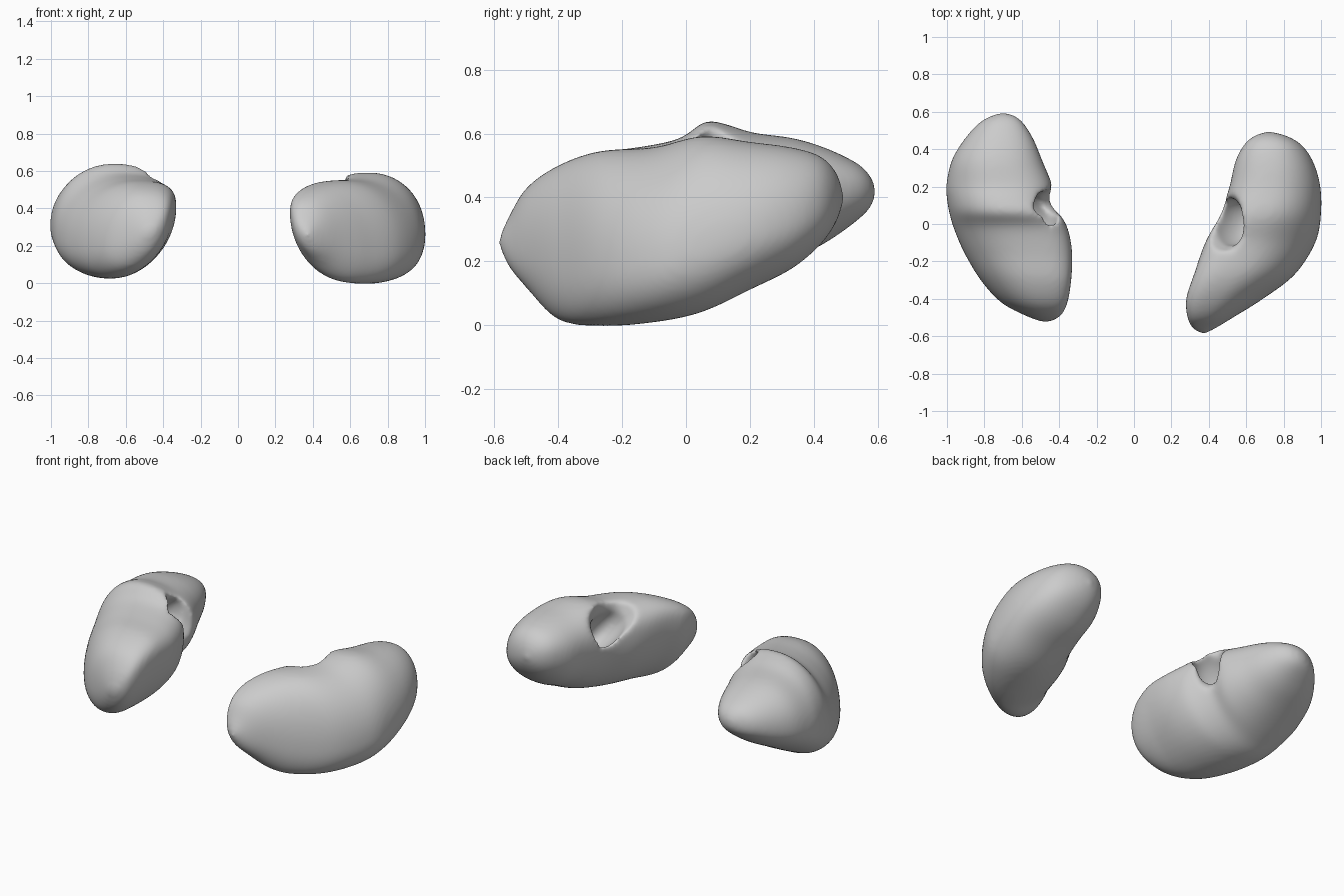
import bpy, bmesh, math
from mathutils import Vector, Matrix

if "Cube" in bpy.data.objects:
    bpy.data.objects.remove(bpy.data.objects["Cube"])

# Cross-sections along y: y, inner x, outer x, bottom z, top z (x as distance from the centre)
RIGHT = [(-.588, .36, .38, .25, .275), (-.555, .31, .44, .18, .34), (-.5, .285, .53, .115, .43),
         (-.4, .278, .69, .015, .50), (-.27, .32, .86, -.004, .545), (-.1, .38, .97, .008, .557),
         (.05, .46, 1.0, .04, .592), (.2, .51, .997, .11, .574), (.33, .54, .96, .175, .557),
         (.42, .585, .90, .25, .53), (.47, .64, .82, .32, .48), (.495, .71, .73, .39, .41)]
LEFT = [(-.525, .45, .49, .26, .29), (-.49, .39, .58, .16, .39), (-.42, .355, .71, .075, .48),
        (-.3, .335, .82, .03, .537), (-.15, .33, .91, .025, .557), (-.02, .355, .965, .04, .585),
        (.06, .40, .988, .06, .638), (.13, .435, 1.0, .095, .628), (.21, .438, 1.004, .135, .603),
        (.34, .49, .975, .205, .585), (.45, .535, .91, .265, .55), (.54, .59, .83, .33, .505),
        (.58, .64, .76, .37, .465), (.595, .69, .71, .41, .43)]
N, STEPS = 48, 6


def catmull(rows):
    out = []
    for i in range(len(rows) - 1):
        p = [rows[max(0, min(len(rows) - 1, i + k))] for k in (-1, 0, 1, 2)]
        for s in range(STEPS):
            t = s / STEPS
            out.append([.5 * (2 * b + (c - a) * t + (2 * a - 5 * b + 4 * c - d) * t * t
                              + (3 * b - a - 3 * c + d) * t ** 3) for a, b, c, d in zip(*p)])
    return out + [list(rows[-1])]


def section(y, x0, x1, z0, z1, side):
    # lopsided oval: square high inner shoulder in front, rounder towards the back
    t = max(0, min(1, (y + .3) / .6))
    xt, xb = x0 + (.38 + .1 * t) * (x1 - x0), x0 + (.66 - .14 * t) * (x1 - x0)
    zi, zo = z0 + (.76 - .2 * t) * (z1 - z0), z0 + (.33 + .05 * t) * (z1 - z0)
    keys = [Vector((x1, zo)), Vector((xt, z1)), Vector((x0, zi)), Vector((xb, z0))]
    power = (.96, .68 + .2 * t, 1.06 - .1 * t, .9)
    pts = []
    for i in range(N):
        q, f = divmod(i, N // 4)
        a = f / (N // 4) * math.pi / 2
        p, r = keys[q], keys[(q + 1) % 4]
        c, s = max(0, math.cos(a)) ** power[q], math.sin(a) ** power[q]
        if q % 2 == 0:
            v = (r.x + (p.x - r.x) * c, p.y + (r.y - p.y) * s)
        else:
            v = (p.x + (r.x - p.x) * s, r.y + (p.y - r.y) * c)
        pts.append((side * v[0], y, v[1]))
    return pts


def finish(name, bm):
    bmesh.ops.recalc_face_normals(bm, faces=bm.faces)
    me = bpy.data.meshes.new(name)
    bm.to_mesh(me)
    bm.free()
    ob = bpy.data.objects.new(name, me)
    bpy.context.collection.objects.link(ob)
    return ob


def hollow(name, centre, radii, tilt, turn, side):
    # ellipsoid cutter, first axis pointing outward and down
    bm = bmesh.new()
    bmesh.ops.create_uvsphere(bm, u_segments=32, v_segments=20, radius=1)
    m = (Matrix.Translation(centre) @ Matrix.Rotation(turn, 4, 'Z')
         @ Matrix.Rotation(tilt, 4, 'Y') @ Matrix.Diagonal((*radii, 1)))
    bmesh.ops.transform(bm, matrix=Matrix.Diagonal((side, 1, 1, 1)) @ m, verts=bm.verts)
    ob = finish(name, bm)
    ob.hide_render = True
    ob.hide_viewport = True
    return ob


def kidney(name, rows, side, cuts):
    bm = bmesh.new()
    rings = [[bm.verts.new(p) for p in section(*r, side)] for r in catmull(rows)]
    for a, b in zip(rings, rings[1:]):
        for i in range(N):
            j = (i + 1) % N
            bm.faces.new((a[i], a[j], b[j], b[i]))
    bm.faces.new(rings[0])
    bm.faces.new(rings[-1])
    ob = finish(name, bm)
    for k, c in enumerate(cuts):
        mod = ob.modifiers.new("hollow", 'BOOLEAN')
        mod.operation, mod.solver = 'DIFFERENCE', 'EXACT'
        mod.object = hollow(f"{name}_hollow_cutter_{k}", *c, side)
    # fuse and soften the lips of the hollow
    rm = ob.modifiers.new("fuse", 'REMESH')
    rm.mode, rm.voxel_size, rm.use_smooth_shade = 'VOXEL', .012, True
    sm = ob.modifiers.new("soften", 'SMOOTH')
    sm.factor, sm.iterations = .5, 24
    for p in ob.data.polygons:
        p.use_smooth = True


# wide shallow dip plus a deep pocket on the inner upper side
kidney("right_kidney", RIGHT, 1, [
    (Vector((.45, .03, .55)), (.15, .18, .12), math.radians(45), .3),
    (Vector((.53, .01, .44)), (.19, .13, .085), math.radians(50), .25)])
kidney("left_kidney", LEFT, -1, [
    (Vector((.42, .125, .46)), (.10, .07, .20), math.radians(30), -.4),
    (Vector((.535, .05, .45)), (.19, .12, .09), math.radians(50), -.5)])
